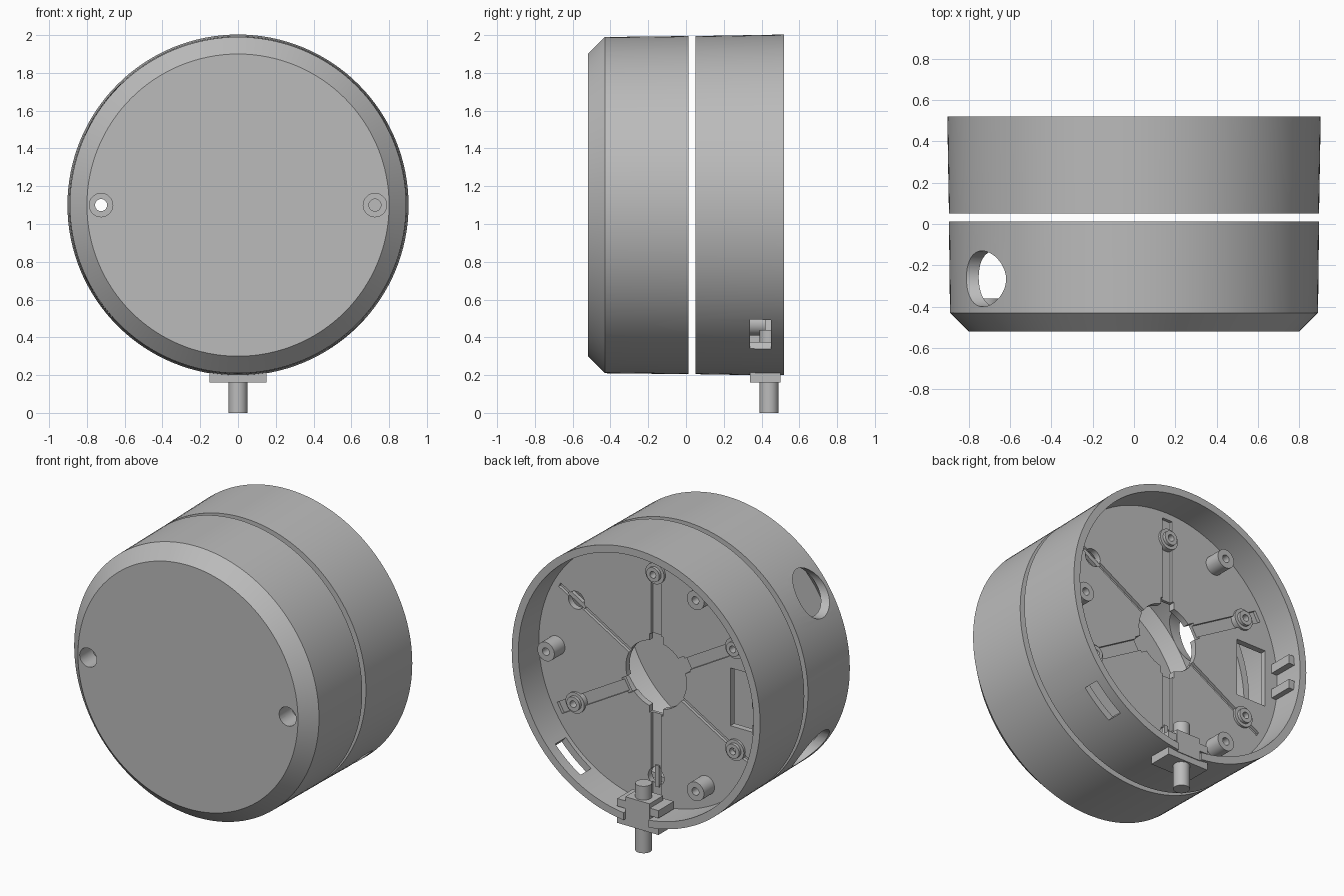
import bpy, bmesh, math
from mathutils import Matrix, Vector

if "Cube" in bpy.data.objects:
    bpy.data.objects.remove(bpy.data.objects["Cube"])

CZ = 1.1                       # height of the housing axis
grey = bpy.data.materials.new("housing grey")
grey.diffuse_color = (0.5, 0.5, 0.5, 1)
grey.use_nodes = True
grey.node_tree.nodes["Principled BSDF"].inputs["Base Color"].default_value = grey.diffuse_color


def finish(name, bm, mat=True):
    me = bpy.data.meshes.new(name)
    bmesh.ops.recalc_face_normals(bm, faces=bm.faces)
    bm.to_mesh(me)
    bm.free()
    ob = bpy.data.objects.new(name, me)
    bpy.context.collection.objects.link(ob)
    if mat:
        me.materials.append(grey)
    return ob


def polar(deg, r, y):
    a = math.radians(deg)
    return Vector((r * math.cos(a), y, CZ + r * math.sin(a)))


def lathe(name, profile, n=128):
    """Revolve a closed (radius, y) profile around the housing axis."""
    bm = bmesh.new()
    rings = [[bm.verts.new(polar(360 * i / n, r, y)) for r, y in profile] for i in range(n)]
    k = len(profile)
    for i in range(n):
        a, b = rings[i], rings[(i + 1) % n]
        for j in range(k):
            bm.faces.new((a[j], a[(j + 1) % k], b[(j + 1) % k], b[j]))
    bmesh.ops.remove_doubles(bm, verts=bm.verts, dist=1e-5)
    return finish(name, bm)


def cyl(name, p0, p1, r, n=32):
    p0, p1 = Vector(p0), Vector(p1)
    d = p1 - p0
    bm = bmesh.new()
    m = Matrix.Translation((p0 + p1) / 2) @ d.to_track_quat('Z', 'Y').to_matrix().to_4x4()
    bmesh.ops.create_cone(bm, cap_ends=True, segments=n, radius1=r, radius2=r,
                          depth=d.length, matrix=m)
    return finish(name, bm)


def box(name, x, y, z, deg=0):
    """Box from ranges; with deg, x is radial and z tangential around the axis."""
    bm = bmesh.new()
    size = [x[1] - x[0], y[1] - y[0], z[1] - z[0]]
    mid = Vector([sum(v) / 2 for v in (x, y, z)])
    m = (Matrix.Translation((0, 0, CZ)) @ Matrix.Rotation(-math.radians(deg), 4, 'Y')
         @ Matrix.Translation(mid) @ Matrix.Diagonal((*size, 1)))
    bmesh.ops.create_cube(bm, size=1, matrix=m)
    return finish(name, bm)


def cut(ob, cutters):
    for c in cutters:
        mod = ob.modifiers.new("cut", 'BOOLEAN')
        mod.operation, mod.solver, mod.object = 'DIFFERENCE', 'EXACT', c
        bpy.context.view_layer.objects.active = ob
        bpy.ops.object.modifier_apply(modifier=mod.name)
        bpy.data.objects.remove(c)


def drilled_post(name, deg, r, y0, y1, rad, bore):
    post = cyl(name, polar(deg, r, y0), polar(deg, r, y1), rad)
    cut(post, [cyl("bore", polar(deg, r, y0 + 0.01), polar(deg, r, y1 + 0.05), bore, 24)])


# Front cover: chamfered cup with two deep screw holes and two side ports
cover = lathe("front_cover", [(0, -0.52), (0.80, -0.52), (0.89, -0.43), (0.895, 0.012),
                              (0.845, 0.012), (0.835, -0.40), (0.76, -0.465), (0, -0.465)])
cutters = []
for deg in (0, 180):
    cutters.append(cyl("screw_hole", polar(deg, 0.725, -0.6), polar(deg, 0.725, -0.3), 0.062))
for z in (-0.507, 0.507):
    cutters.append(cyl("port", (-1, -0.265, CZ + z), (-0.45, -0.265, CZ + z), 0.135, 48))
cut(cover, cutters)

# Screw sleeves inside the cover
for deg in (0, 180):
    sleeve = cyl("screw_sleeve", polar(deg, 0.725, -0.50), polar(deg, 0.725, -0.36), 0.085)
    cut(sleeve, [cyl("c", polar(deg, 0.725, -0.6), polar(deg, 0.725, -0.39), 0.062),
                 cyl("c", polar(deg, 0.725, -0.6), polar(deg, 0.725, -0.2), 0.032)])

# Rear ring with a slot in its side and a notch for the cable clip
ring = lathe("rear_ring", [(0.895, 0.05), (0.903, 0.52), (0.855, 0.52), (0.85, 0.05)])
cut(ring, [box("slot", (0.8, 1.0), (0.34, 0.45), (-0.12, 0.12), -50),
           box("notch", (-0.09, 0.09), (0.36, 0.6), (-1.0, -0.7))])

# Inner plate: centre opening, radial grooves, side window and two round holes
plate = lathe("inner_plate", [(0.22, 0.27), (0.853, 0.27), (0.853, 0.31), (0.22, 0.31)])
THIN = (30, 210)
cutters = [box("window", (-0.76, -0.54), (0.2, 0.4), (-0.19, 0.19))]
for deg in range(30, 390, 60):
    w = 0.015 if deg in THIN else 0.037
    cutters.append(box("groove", (0.1, 0.81), (0.29, 0.4), (-w, w), deg))
    if deg not in THIN:
        cutters.append(box("hole_notch", (0.1, 0.26), (0.2, 0.4), (-0.05, 0.05), deg))
for deg in (30, 270):
    cutters.append(cyl("round_hole", polar(deg, 0.67, 0.2), polar(deg, 0.67, 0.4), 0.058))
cut(plate, cutters)

# Bars across the round holes
for deg in (30, 270):
    box("hole_bar", (0.60, 0.74), (0.275, 0.30), (-0.014, 0.014), deg)

# Low stepped bosses at the groove ends
for deg in (90, 150, 210, 330):
    drilled_post("low_boss", deg, 0.67, 0.28, 0.325, 0.068, 0.04)
    drilled_post("low_boss_collar", deg, 0.67, 0.28, 0.345, 0.047, 0.022)

# Tall screw posts
for deg in (0, 120, 240):
    drilled_post("tall_post", deg, 0.725, 0.28, 0.42, 0.062, 0.025)

# Two guide ribs on the inner wall beside the window
for z in (-0.085, 0.085):
    box("guide_rib", (-0.87, -0.81), (0.29, 0.47), (z - 0.03, z + 0.03))

# Cable with its clip through the ring
box("clip_outer_flange", (-0.15, 0.15), (0.34, 0.50), (-0.94, -0.885))
box("clip_neck", (-0.088, 0.088), (0.362, 0.505), (-0.90, -0.75))
box("clip_inner_flange", (-0.15, 0.15), (0.34, 0.50), (-0.83, -0.78))
cyl("cable", (0, 0.44, 0), (0, 0.44, 0.44), 0.05)

# Smooth shading with sharp edges kept
for ob in bpy.context.scene.objects:
    bpy.ops.object.select_all(action='DESELECT')
    ob.select_set(True)
    bpy.context.view_layer.objects.active = ob
    bpy.ops.object.shade_smooth_by_angle(angle=math.radians(30))
